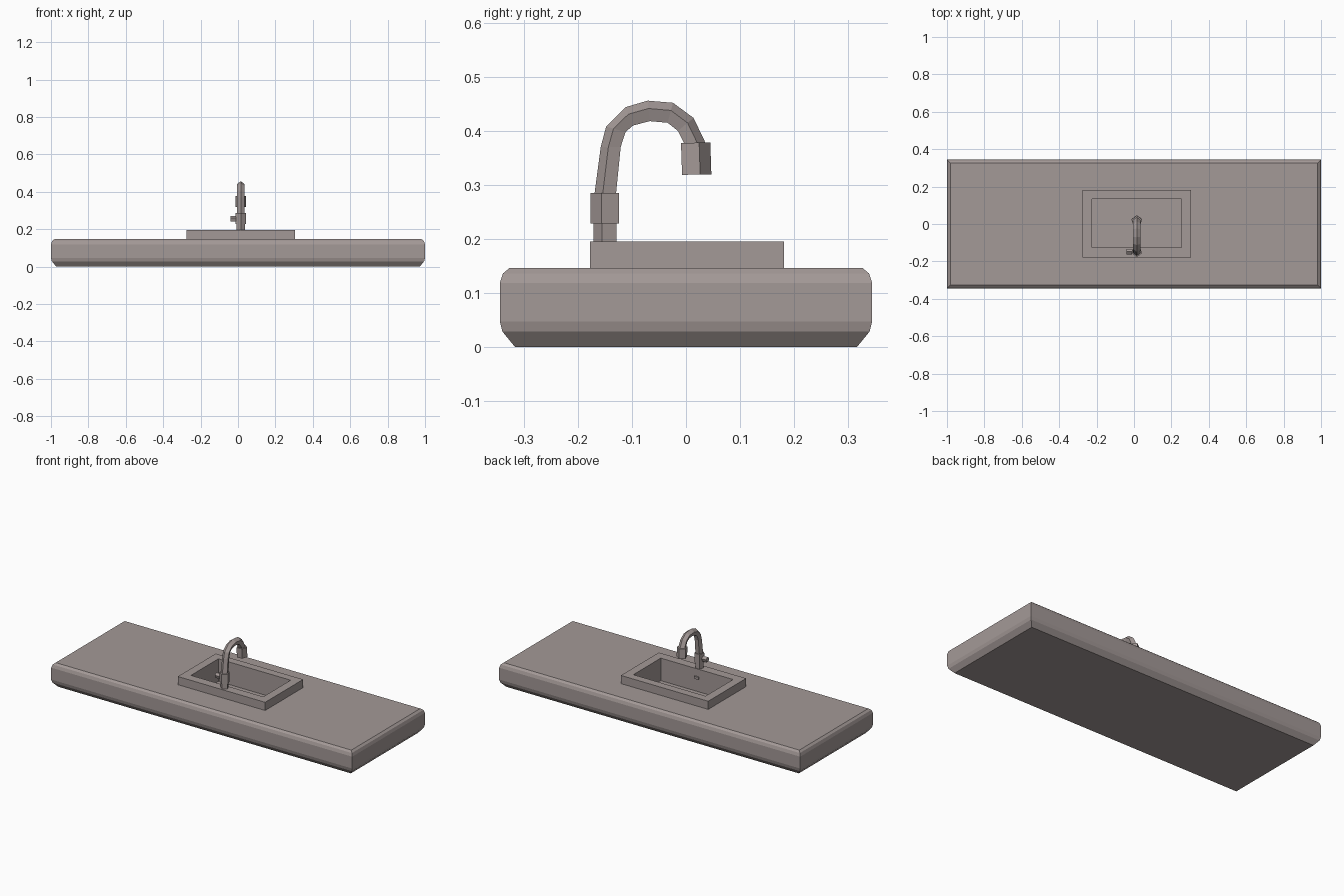
import bpy, bmesh, math
from mathutils import Vector

if "Cube" in bpy.data.objects:
    bpy.data.objects.remove(bpy.data.objects["Cube"])

stone = bpy.data.materials.new("warm grey")
stone.diffuse_color = (0.37, 0.32, 0.31, 1)
stone.use_nodes = True
stone.node_tree.nodes["Principled BSDF"].inputs["Base Color"].default_value = stone.diffuse_color


def loft(name, rings, cap_start=True, cap_end=True):
    """Skin a list of equal-length vertex rings into one flat-shaded object."""
    bm = bmesh.new()
    vs = [[bm.verts.new(p) for p in r] for r in rings]
    n = len(vs[0])
    for a, b in zip(vs, vs[1:]):
        for i in range(n):
            j = (i + 1) % n
            bm.faces.new((a[i], a[j], b[j], b[i]))
    if cap_start:
        bm.faces.new(vs[0][::-1])
    if cap_end:
        bm.faces.new(vs[-1])
    bmesh.ops.recalc_face_normals(bm, faces=bm.faces)
    me = bpy.data.meshes.new(name)
    bm.to_mesh(me)
    bm.free()
    me.materials.append(stone)
    ob = bpy.data.objects.new(name, me)
    bpy.context.collection.objects.link(ob)
    return ob


def rect(x0, x1, y0, y1, z):
    return [(x0, y0, z), (x1, y0, z), (x1, y1, z), (x0, y1, z)]


def pent(c, n, side, r):
    """Five-sided ring round c with its first corner towards n."""
    c, n, side = Vector(c), Vector(n).normalized(), Vector(side)
    return [c + r * (math.cos(a) * n + math.sin(a) * side)
            for a in (k * math.tau / 5 for k in range(5))]


# Countertop slab with rounded edges, open under the sink
profile = [(0.028, 0), (0.005, 0.028), (0, 0.047), (0, 0.118), (0.006, 0.136), (0.018, 0.146)]
slab = [rect(-1 + d, 1 - d, -0.345 + d, 0.345 - d, z) for d, z in profile]
OUT = (-0.275, 0.305, -0.178, 0.182)
INN = (-0.225, 0.255, -0.125, 0.135)
slab.append(rect(*OUT, 0.146))
loft("countertop", slab, cap_end=False)

# Raised sink rim and basin
loft("sink_basin", [rect(*OUT, 0.146), rect(*OUT, 0.195), rect(*INN, 0.195), rect(*INN, 0.06)],
     cap_start=False)

# Overflow outlet on the basin wall below the tap
loft("overflow", [rect(0.0, 0.03, -0.126, -0.118, z) for z in (0.135, 0.15)])

# Tap: base, collar and nozzle
FX, FY = 0.015, -0.148
X, BACK = (1, 0, 0), (0, -1, 0)
for name, r, z0, z1 in (("tap_base", 0.0235, 0.15, 0.23), ("tap_collar", 0.029, 0.228, 0.285)):
    loft(name, [pent((FX, FY, z), BACK, X, r) for z in (z0, z1)])
loft("tap_nozzle", [pent((FX, 0.015, 0.378), (0, 1, 0.02), X, 0.03),
                    pent((FX, 0.017, 0.319), (0, 1, 0.02), X, 0.03)])

# Curved spout: outer edge and inner edge of each section, in y and z
outer = [(-0.170, 0.28), (-0.158, 0.37), (-0.148, 0.408), (-0.112, 0.444), (-0.071, 0.456),
         (-0.024, 0.452), (0.014, 0.424), (0.037, 0.376)]
inner = [(-0.130, 0.28), (-0.121, 0.37), (-0.112, 0.398), (-0.098, 0.410), (-0.067, 0.418),
         (-0.034, 0.415), (-0.015, 0.400), (-0.003, 0.376)]
rings = []
for o, i in zip(outer, inner):
    o, i = Vector((FX, *o)), Vector((FX, *i))
    rings.append(pent(o.lerp(i, 0.5525), o - i, X, (o - i).length / 1.81))
loft("tap_spout", rings)

# Side lever: stem and knob
for name, r, x0, x1 in (("lever_stem", 0.011, 0.005, -0.025), ("lever_knob", 0.016, -0.012, -0.04)):
    loft(name, [pent((x, FY, 0.255), (0, 0, 1), (0, 1, 0), r) for x in (x0, x1)])
